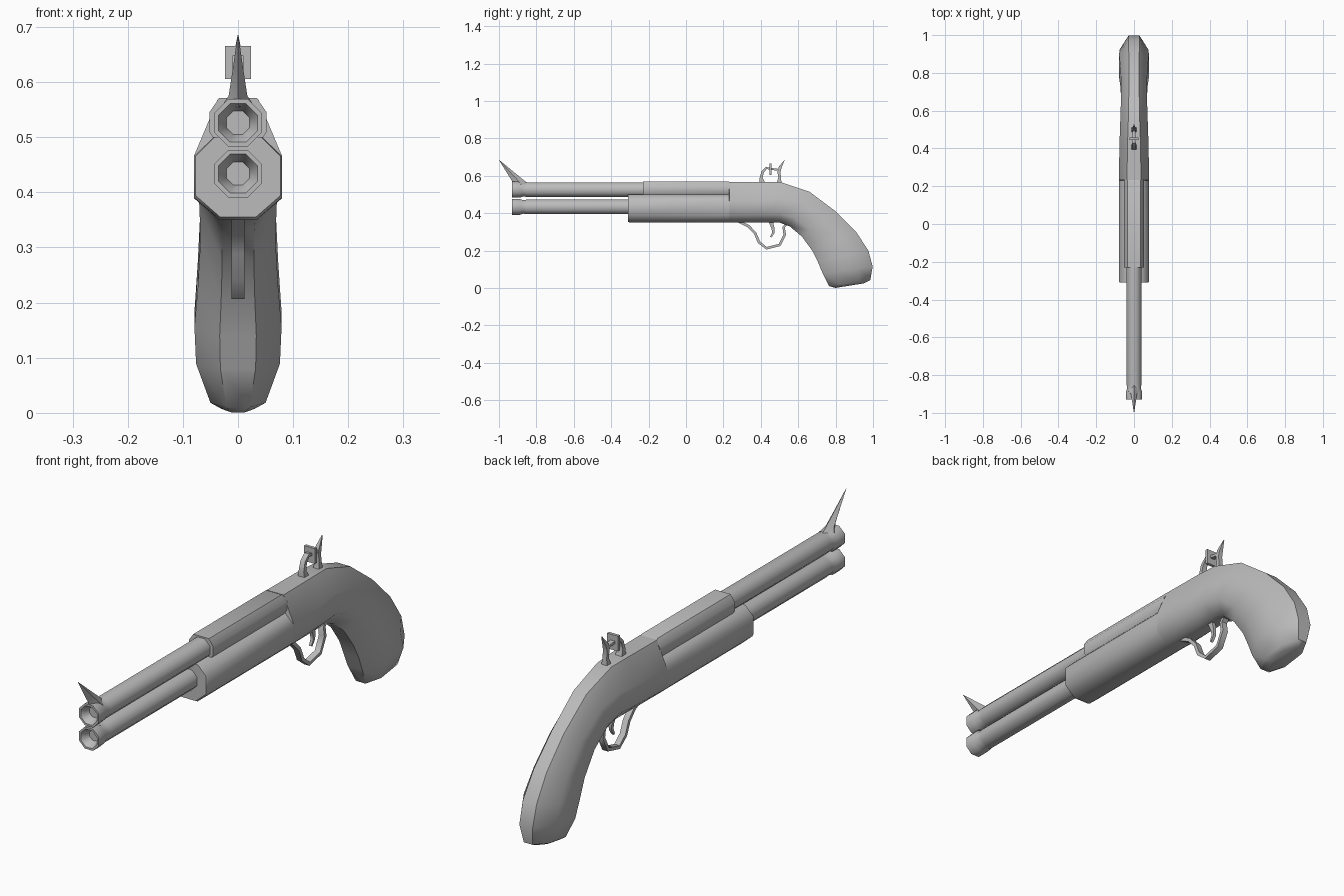
import bpy, bmesh, math
from mathutils import Vector

if "Cube" in bpy.data.objects:
    bpy.data.objects.remove(bpy.data.objects["Cube"])

steel = bpy.data.materials.new("plain_grey")
steel.diffuse_color = (0.5, 0.5, 0.5, 1)
steel.use_nodes = True
steel.node_tree.nodes["Principled BSDF"].inputs["Base Color"].default_value = steel.diffuse_color


def loft(name, rings, angle=50):
    """Skin equal-length rings of points and cap both ends."""
    bm = bmesh.new()
    vs = [[bm.verts.new(p) for p in r] for r in rings]
    n = len(vs[0])
    for a, b in zip(vs, vs[1:]):
        for i in range(n):
            j = (i + 1) % n
            bm.faces.new((a[i], a[j], b[j], b[i]))
    bm.faces.new(vs[0])
    bm.faces.new(vs[-1])
    bmesh.ops.remove_doubles(bm, verts=bm.verts, dist=1e-5)
    bmesh.ops.recalc_face_normals(bm, faces=bm.faces)
    me = bpy.data.meshes.new(name)
    bm.to_mesh(me)
    bm.free()
    ob = bpy.data.objects.new(name, me)
    me.materials.append(steel)
    bpy.context.collection.objects.link(ob)
    bpy.ops.object.select_all(action='DESELECT')
    bpy.context.view_layer.objects.active = ob
    ob.select_set(True)
    bpy.ops.object.shade_smooth_by_angle(angle=math.radians(angle))
    return ob


def strap(name, path):
    """Rectangular bar along (y, z, half width, half thickness) stations."""
    rings = []
    for i, (y, z, w, t) in enumerate(path):
        a = path[max(i - 1, 0)]
        b = path[min(i + 1, len(path) - 1)]
        d = Vector((b[0] - a[0], b[1] - a[1])).normalized()
        ny, nz = -d.y * t, d.x * t
        rings.append([(-w, y + ny, z + nz), (w, y + ny, z + nz),
                      (w, y - ny, z - nz), (-w, y - ny, z - nz)])
    return loft(name, rings)


def octagon(y, z, apothem):
    r = apothem / math.cos(math.pi / 8)
    return [(r * math.cos((k + 0.5) * math.pi / 4), y,
             z + r * math.sin((k + 0.5) * math.pi / 4)) for k in range(8)]


def stock_ring(by, bz, ty, tz, w, low, high, flat_low, flat_top):
    """Eight-sided section between a bottom and a top point."""
    prof = [(flat_low, 0), (1, low), (1, high), (flat_top, 1)]
    prof += [(-x, t) for x, t in reversed(prof)]
    return [(x * w, by + (ty - by) * t, bz + (tz - bz) * t) for x, t in prof]


# Stock: fore-end trough, step up behind the barrel, then the curved grip
loft("stock", [
    stock_ring(-.31, .355, -.31, .50, .077, .27, .76, .42, .55),
    stock_ring(-.30, .35, -.30, .50, .08, .27, .77, .42, .55),
    stock_ring(.23, .35, .23, .50, .08, .27, .77, .42, .55),
    stock_ring(.232, .35, .232, .568, .08, .18, .53, .42, .46),
    stock_ring(.42, .35, .42, .568, .077, .2, .55, .42, .45),
    stock_ring(.50, .35, .51, .565, .074, .22, .6, .42, .42),
    stock_ring(.555, .33, .66, .515, .070, .25, .68, .42, .40),
    stock_ring(.62, .275, .80, .41, .068, .26, .72, .42, .38),
    stock_ring(.675, .20, .91, .30, .073, .26, .72, .42, .38),
    stock_ring(.705, .14, .975, .20, .079, .26, .72, .42, .38),
    stock_ring(.73, .08, .998, .115, .076, .26, .72, .42, .38),
    stock_ring(.765, .01, .985, .042, .050, .26, .72, .42, .38),
    stock_ring(.80, .001, .95, .025, .030, .26, .72, .42, .38),
])

# Barrels with flared muzzles and shallow bores
for name, z, end in (("upper_barrel", .526, .23), ("lower_barrel", .434, -.25)):
    loft(name, [octagon(y, z, r) for y, r in (
        (end, .039), (-.85, .039), (-.87, .036), (-.89, .043),
        (-.93, .043), (-.93, .035), (-.912, .026), (-.895, .021))])

# Wider breech sleeve around the back of the upper barrel
sleeve = [(.034, .571), (.052, .545), (.052, .51), (.042, .494)]
sleeve += [(-x, z) for x, z in reversed(sleeve)]
loft("breech_sleeve", [
    [(x, y, .535 + (z - .535) * s) for x, z in sleeve]
    for y, s in ((-.23, 1), (.225, 1), (.237, .8))])

# Front sight: spike leaning forward
loft("front_sight", [
    [(-w, (a + b) / 2, z), (0, a, z), (w, (a + b) / 2, z), (0, b, z)]
    for z, a, b, w in ((.555, -.925, -.84, .03), (.575, -.932, -.865, .017),
                       (.62, -.96, -.92, .010), (.685, -1.0, -.9985, .0008))])

# Trigger guard and trigger
strap("trigger_guard", [(y, z, .012, .007) for y, z in (
    (.28, .358), (.335, .33), (.37, .293), (.39, .245), (.43, .213),
    (.50, .230), (.528, .285), (.522, .325), (.545, .35))])
strap("trigger", [(.452, .36, .009, .012), (.465, .32, .007, .008),
                  (.467, .295, .006, .006), (.453, .272, .005, .004)])

# Lock: curved arm, jaw plate, link and rear spur
strap("lock_arm", [(.41, .555, .016, .016), (.402, .59, .011, .008),
                   (.41, .622, .010, .007), (.43, .642, .010, .006),
                   (.455, .637, .010, .005), (.495, .632, .008, .005)])
strap("jaw_plate", [(.452, .605, .024, .006), (.452, .665, .024, .006)])
strap("rear_spur", [(.497, .555, .014, .014), (.501, .59, .009, .007),
                    (.497, .62, .009, .008), (.503, .645, .008, .008),
                    (.526, .683, .001, .001)])
